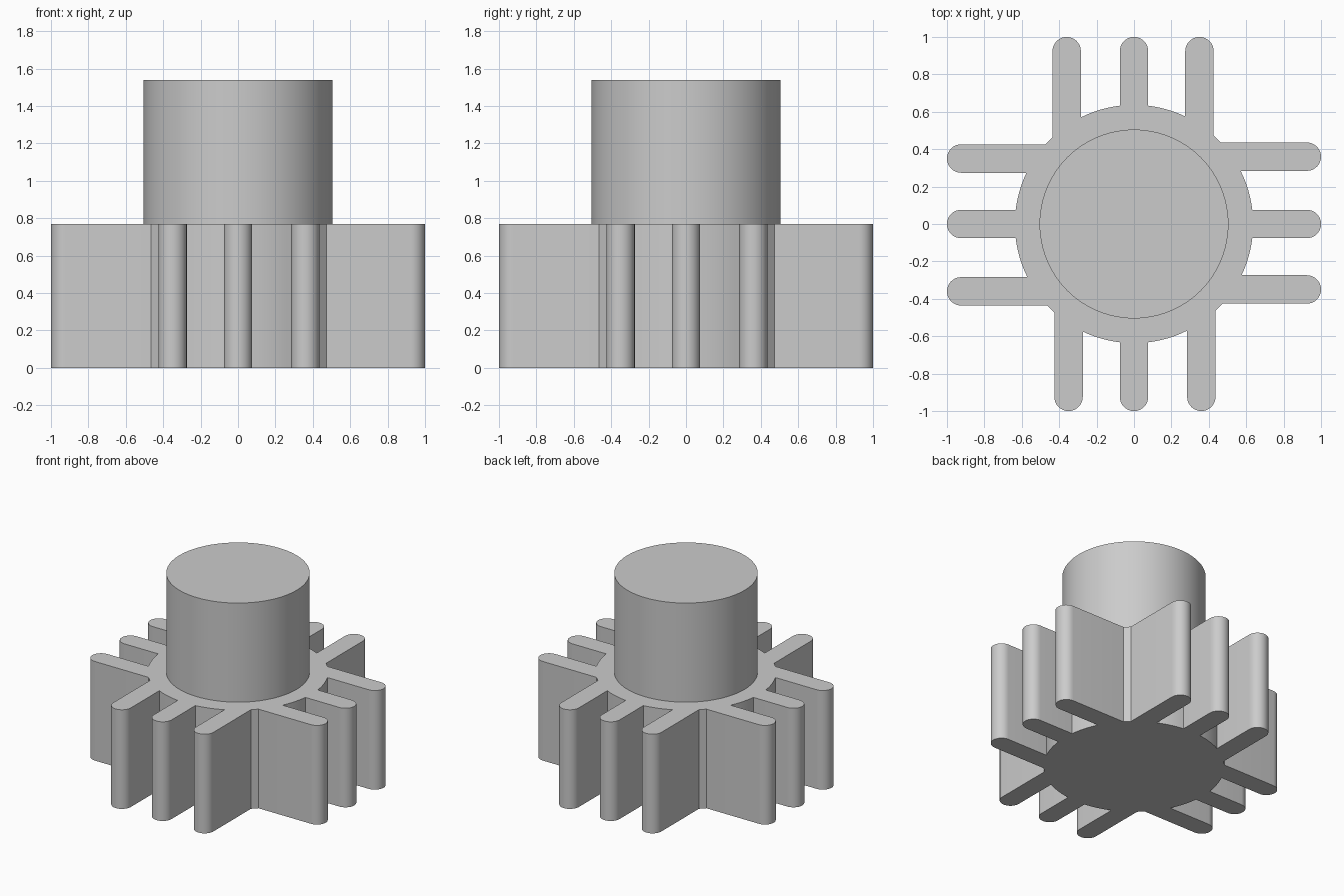
import bpy
import bmesh
from math import sin, cos, pi, sqrt, atan2, radians

if "Cube" in bpy.data.objects:
    bpy.data.objects.remove(bpy.data.objects["Cube"], do_unlink=True)

HUB_R, SHAFT_R = 0.637, 0.505
GEAR_H, TOTAL_H = 0.77, 1.54
TOOTH_HALF = 0.076
OFFSETS = (-0.35, 0.0, 0.36)   # tooth centre lines on each side
TIP_STEPS, ARC_STEPS = 16, 6

grey = bpy.data.materials.new("plain grey")
grey.use_nodes = True
grey.diffuse_color = (0.6, 0.6, 0.6, 1)
grey.node_tree.nodes["Principled BSDF"].inputs["Base Color"].default_value = (0.6, 0.6, 0.6, 1)


def extrude_profile(name, points, z0, z1, bottom=True):
    """Prism from a closed counterclockwise outline."""
    bm = bmesh.new()
    low = [bm.verts.new((x, y, z0)) for x, y in points]
    high = [bm.verts.new((x, y, z1)) for x, y in points]
    for i in range(len(points)):
        j = (i + 1) % len(points)
        bm.faces.new((low[i], low[j], high[j], high[i]))
    bm.faces.new(high)
    if bottom:
        bm.faces.new(low[::-1])
    mesh = bpy.data.meshes.new(name)
    bm.to_mesh(mesh)
    bm.free()
    mesh.materials.append(grey)
    obj = bpy.data.objects.new(name, mesh)
    bpy.context.collection.objects.link(obj)
    bpy.ops.object.select_all(action='DESELECT')
    obj.select_set(True)
    bpy.context.view_layer.objects.active = obj
    bpy.ops.object.shade_smooth_by_angle(angle=radians(30))
    return obj


def side_outline():
    """Three round-tipped teeth pointing along +x, joined by hub arcs."""
    pts = []
    for c in OFFSETS:
        y0, y1 = c - TOOTH_HALF, c + TOOTH_HALF
        start = (sqrt(HUB_R ** 2 - y0 ** 2), y0)
        if pts:
            a0 = atan2(pts[-1][1], pts[-1][0])
            a1 = atan2(start[1], start[0])
            for k in range(1, ARC_STEPS):
                a = a0 + (a1 - a0) * k / ARC_STEPS
                pts.append((HUB_R * cos(a), HUB_R * sin(a)))
        pts.append(start)
        for k in range(TIP_STEPS + 1):
            a = -pi / 2 + pi * k / TIP_STEPS
            pts.append((1 - TOOTH_HALF + TOOTH_HALF * cos(a), c + TOOTH_HALF * sin(a)))
        pts.append((sqrt(HUB_R ** 2 - y1 ** 2), y1))
    return pts


# Toothed wheel: one side repeated by quarter turns
outline, side = [], side_outline()
for _ in range(4):
    outline += side
    side = [(-y, x) for x, y in side]
extrude_profile("toothed_wheel", outline, 0, GEAR_H)

# Round shaft standing on the wheel
circle = [(SHAFT_R * cos(2 * pi * k / 96), SHAFT_R * sin(2 * pi * k / 96)) for k in range(96)]
extrude_profile("shaft", circle, GEAR_H, TOTAL_H, bottom=False)
